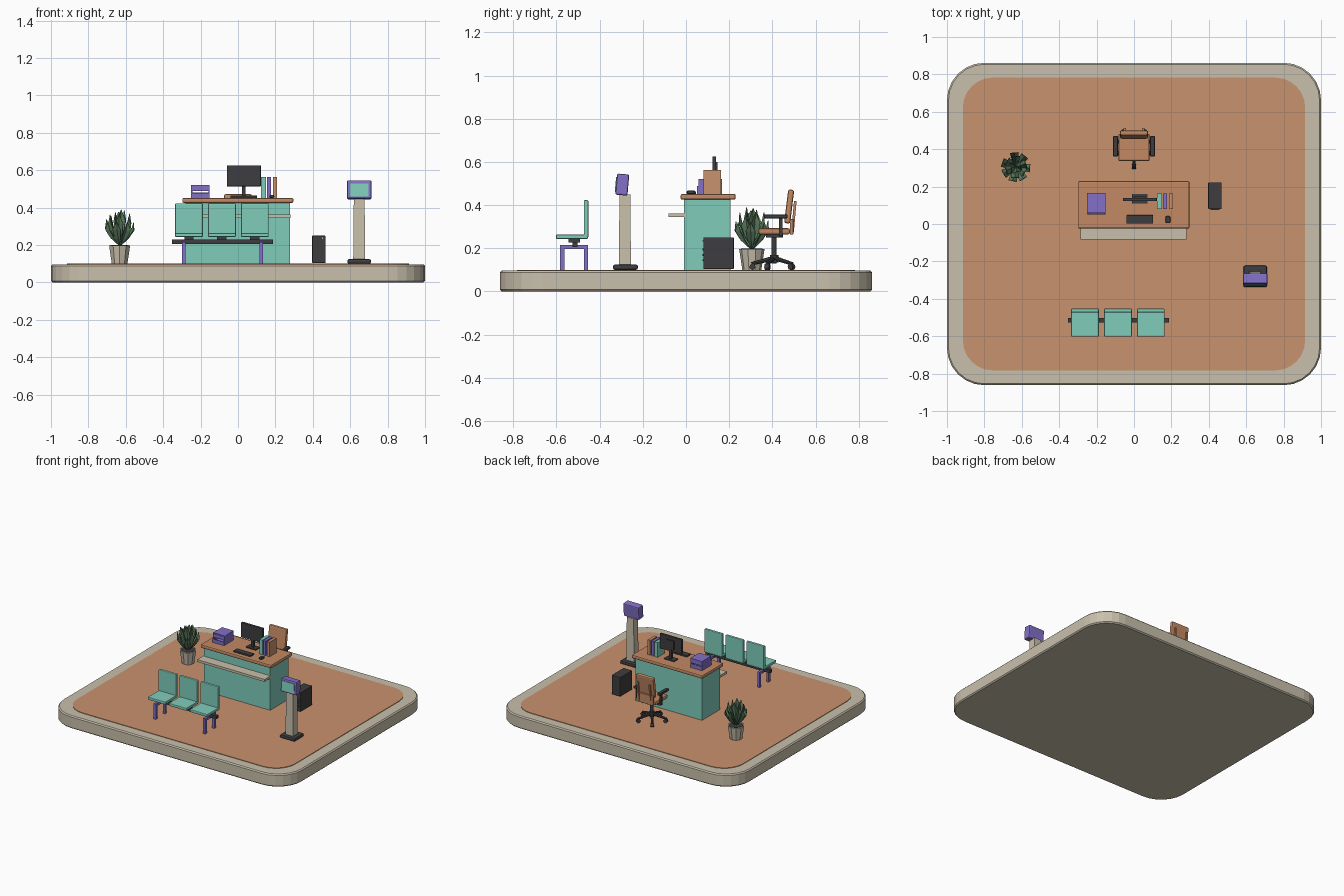
import bpy, bmesh, math, random
from mathutils import Vector, Matrix

if "Cube" in bpy.data.objects:
    bpy.data.objects.remove(bpy.data.objects["Cube"])

random.seed(4)


def mat(name, r, g, b):
    m = bpy.data.materials.new(name)
    m.diffuse_color = (r, g, b, 1)
    m.use_nodes = True
    m.node_tree.nodes["Principled BSDF"].inputs["Base Color"].default_value = m.diffuse_color
    return m


BEIGE = mat("warm beige", 0.584, 0.527, 0.413)
CLAY = mat("clay floor", 0.584, 0.287, 0.153)
WOOD = mat("orange wood", 0.54, 0.25, 0.125)
TEAL = mat("teal", 0.216, 0.61, 0.497)
PURPLE = mat("purple", 0.227, 0.162, 0.584)
DARK = mat("charcoal", 0.048, 0.048, 0.051)
GREEN = mat("leaf green", 0.117, 0.223, 0.127)


def finish(name, bm, m):
    bmesh.ops.recalc_face_normals(bm, faces=bm.faces)
    me = bpy.data.meshes.new(name)
    bm.to_mesh(me)
    bm.free()
    me.materials.append(m)
    ob = bpy.data.objects.new(name, me)
    bpy.context.collection.objects.link(ob)
    return ob


def box(name, x0, x1, y0, y1, z0, z1, m, bevel=0.0, tilt=0.0):
    """Box by its limits; tilt leans it about x around its centre."""
    bm = bmesh.new()
    bmesh.ops.create_cube(bm, size=1)
    bmesh.ops.scale(bm, vec=(x1 - x0, y1 - y0, z1 - z0), verts=bm.verts)
    if bevel:
        bmesh.ops.bevel(bm, geom=bm.edges[:], offset=bevel, segments=2,
                        profile=0.5, affect='EDGES')
    c = Vector(((x0 + x1) / 2, (y0 + y1) / 2, (z0 + z1) / 2))
    bm.transform(Matrix.Translation(c) @ Matrix.Rotation(tilt, 4, 'X'))
    return finish(name, bm, m)


def rod(name, a, b, r1, m, r2=None, sides=12):
    """Cylinder or cone from point a to point b."""
    a, b = Vector(a), Vector(b)
    bm = bmesh.new()
    bmesh.ops.create_cone(bm, cap_ends=True, segments=sides, radius1=r1,
                          radius2=r1 if r2 is None else r2, depth=(b - a).length)
    q = (b - a).to_track_quat('Z', 'Y').to_matrix().to_4x4()
    bm.transform(Matrix.Translation((a + b) / 2) @ q)
    return finish(name, bm, m)


def slab(name, hx, hy, radius, rings, m, seg=6):
    """Rounded rectangle lofted through (inset, z) rings."""
    bm = bmesh.new()
    loops = []
    for inset, z in rings:
        loop = []
        for k, (sx, sy) in enumerate([(1, 1), (-1, 1), (-1, -1), (1, -1)]):
            for i in range(seg + 1):
                a = (k + i / seg) * math.pi / 2
                rr = radius - inset
                loop.append(bm.verts.new((sx * (hx - radius) + rr * math.cos(a),
                                          sy * (hy - radius) + rr * math.sin(a), z)))
        loops.append(loop)
    n = len(loops[0])
    for lo, hi in zip(loops, loops[1:]):
        for i in range(n):
            bm.faces.new((lo[i], lo[(i + 1) % n], hi[(i + 1) % n], hi[i]))
    bm.faces.new(loops[0])
    bm.faces.new(loops[-1])
    return finish(name, bm, m)


# Platform and floor
slab("platform", 1.0, 0.862, 0.2,
     [(0.008, 0), (0, 0.008), (0, 0.088), (0.008, 0.096)], BEIGE)
slab("floor", 0.915, 0.783, 0.16, [(0, 0.094), (0, 0.1)], CLAY)

# Reception desk
box("desk_body", -0.28, 0.277, -0.01, 0.207, 0.1, 0.428, TEAL)
box("desk_top", -0.298, 0.296, -0.025, 0.23, 0.425, 0.452, WOOD, 0.008)
box("visitor_shelf", -0.285, 0.28, -0.082, 0.0, 0.344, 0.362, BEIGE)

# Monitor, keyboard and mouse
box("monitor", -0.06, 0.122, 0.122, 0.14, 0.514, 0.626, DARK, 0.002)
box("monitor_back", 0.0, 0.062, 0.138, 0.147, 0.535, 0.6, DARK)
box("monitor_neck", 0.021, 0.041, 0.128, 0.144, 0.455, 0.54, DARK)
box("monitor_foot", -0.012, 0.072, 0.11, 0.16, 0.452, 0.461, DARK, 0.002)
box("keyboard", -0.04, 0.102, 0.003, 0.047, 0.452, 0.464, DARK, 0.002)
box("mouse", 0.169, 0.194, 0.005, 0.042, 0.452, 0.468, DARK, 0.005)

# Stacked paper trays
for i in range(2):
    z = 0.452 + i * 0.036
    y = 0.05 + 0.008 * i
    box(f"tray_floor_{i}", -0.25, -0.152, y, 0.166, z, z + 0.006, PURPLE)
    box(f"tray_back_{i}", -0.25, -0.152, 0.16, 0.166, z, z + 0.03, PURPLE)
    box(f"tray_front_{i}", -0.25, -0.152, y, y + 0.006, z, z + 0.026, PURPLE)
    for s, x in enumerate((-0.25, -0.158)):
        box(f"tray_side_{i}_{s}", x, x + 0.006, y, 0.166, z, z + 0.036 - 0.004 * i, PURPLE)
box("tray_lid", -0.25, -0.152, 0.06, 0.166, 0.514, 0.522, PURPLE)

# Binders
for x, w, m in ((0.124, 0.025, TEAL), (0.156, 0.02, PURPLE), (0.187, 0.021, CLAY)):
    box("binder", x, x + w, 0.08, 0.162, 0.452, 0.563, m)

# Computer tower
box("computer_tower", 0.396, 0.468, 0.08, 0.222, 0.104, 0.25, DARK, 0.004)
for z in (0.14, 0.165, 0.19):
    box("tower_vent", 0.408, 0.456, 0.076, 0.082, z, z + 0.008, DARK)
box("tower_button", 0.448, 0.455, 0.076, 0.082, 0.232, 0.239, BEIGE)

# Check-in kiosk
box("kiosk_base", 0.585, 0.711, -0.338, -0.223, 0.1, 0.125, DARK, 0.009)
bm = bmesh.new()
bmesh.ops.create_cube(bm, size=1)
for v in bm.verts:
    t = 0.9 if v.co.z > 0 else 1.0
    v.co = (0.648 + v.co.x * 0.064 * t, -0.283 + v.co.y * 0.056 * t, 0.285 + v.co.z * 0.33)
finish("kiosk_post", bm, BEIGE)
box("kiosk_head", 0.583, 0.714, -0.323, -0.267, 0.446, 0.544, PURPLE, 0.007, math.radians(-5))
box("kiosk_screen", 0.598, 0.699, -0.327, -0.321, 0.46, 0.53, TEAL, 0, math.radians(-5))

# Waiting bench
box("bench_beam", -0.354, 0.186, -0.526, -0.502, 0.205, 0.229, DARK)
for x in (-0.262, -0.086, 0.09):
    box("bench_bracket", x - 0.025, x + 0.025, -0.545, -0.49, 0.226, 0.246, DARK)
    box("bench_seat", x - 0.074, x + 0.074, -0.602, -0.455, 0.243, 0.264, TEAL, 0.005)
    box("bench_back", x - 0.074, x + 0.074, -0.473, -0.452, 0.25, 0.423, TEAL, 0.005)
for x in (-0.29, 0.124):
    box("bench_crossbar", x - 0.009, x + 0.009, -0.583, -0.453, 0.196, 0.216, PURPLE)
    for y in (-0.573, -0.463):
        box("bench_leg", x - 0.009, x + 0.009, y - 0.01, y + 0.01, 0.1, 0.2, PURPLE)

# Office chair, facing the desk
cy = 0.408
box("chair_seat", -0.084, 0.084, 0.336, 0.482, 0.264, 0.293, WOOD, 0.009)
box("chair_back", -0.074, 0.074, 0.464, 0.492, 0.315, 0.472, WOOD, 0.009, math.radians(-7))
box("chair_spine", -0.07, 0.07, 0.482, 0.497, 0.264, 0.335, WOOD, 0.003)
for s in (-1, 1):
    box("chair_back_rail", s * 0.05 - 0.006, s * 0.05 + 0.006, 0.494, 0.506, 0.275, 0.42,
        WOOD, 0, math.radians(-5))
    x = s * 0.099
    box("chair_armrest", x - 0.013, x + 0.013, 0.362, 0.47, 0.338, 0.356, DARK, 0.004)
    box("arm_post", x - 0.007, x + 0.007, 0.43, 0.448, 0.258, 0.342, DARK)
    box("arm_link", min(x, s * 0.05), max(x, s * 0.05), 0.43, 0.448, 0.254, 0.266, DARK)
box("seat_plate", -0.04, 0.04, 0.37, 0.45, 0.25, 0.266, DARK)
rod("gas_lift", (0, cy, 0.13), (0, cy, 0.255), 0.012, DARK)
rod("star_hub", (0, cy, 0.135), (0, cy, 0.17), 0.02, DARK)
for k in range(5):
    a = math.radians(-90 + 72 * k)
    d = Vector((math.cos(a), math.sin(a), 0))
    t = Vector((-d.y, d.x, 0))
    hub = Vector((0, cy, 0))
    rod("star_leg", hub + Vector((0, 0, 0.155)), hub + d * 0.105 + Vector((0, 0, 0.128)),
        0.011, DARK, 0.008, 8)
    c = hub + d * 0.1 + Vector((0, 0, 0.114))
    rod("caster", c - t * 0.011, c + t * 0.011, 0.014, DARK)

# Potted plant
px, py = -0.633, 0.305
rod("plant_pot", (px, py, 0.1), (px, py, 0.197), 0.044, BEIGE, 0.059, 10)
rod("soil", (px, py, 0.194), (px, py, 0.199), 0.05, DARK, 0.05, 10)
bm = bmesh.new()
for count, reach, z0, z1, turn in ((7, 0.068, 0.2, 0.335, 0), (6, 0.05, 0.215, 0.365, 0.4),
                                   (4, 0.022, 0.23, 0.388, 0.2)):
    for k in range(count):
        a = turn + math.tau * k / count + random.uniform(-0.15, 0.15)
        d = Vector((math.cos(a), math.sin(a), 0))
        t = Vector((-d.y, d.x, 0))
        top = z1 + random.uniform(-0.015, 0.005)
        rows = []
        for s, r, w in ((0, 0.1, 0.002), (0.3, 0.6, 0.018), (0.65, 1.0, 0.023), (1, 1.1, 0.001)):
            c = Vector((px, py, z0 + (top - z0) * s)) + d * reach * r
            rows.append([bm.verts.new(c - t * w + d * w * 0.3), bm.verts.new(c - d * w * 0.3),
                         bm.verts.new(c + t * w + d * w * 0.3)])
        for lo, hi in zip(rows, rows[1:]):
            for i in range(2):
                bm.faces.new((lo[i], lo[i + 1], hi[i + 1], hi[i]))
leaves = finish("leaves", bm, GREEN)
leaves.modifiers.new("thickness", 'SOLIDIFY').thickness = 0.003
